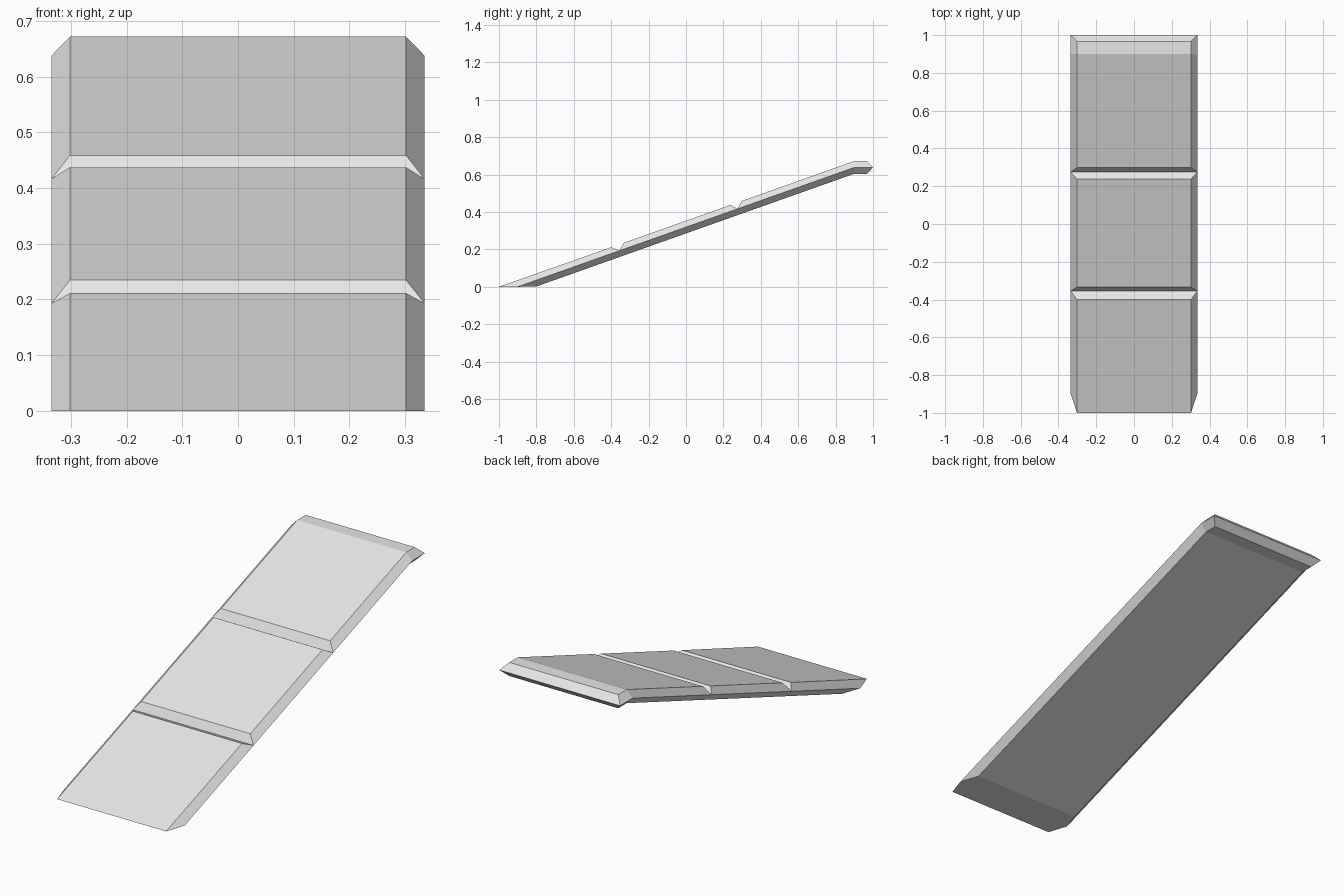
import bpy
import bmesh

cube = bpy.data.objects.get("Cube")
if cube:
    bpy.data.objects.remove(cube, do_unlink=True)

SLOPE = 0.3545          # rise per unit of length
BEND = 0.9              # where the ramp levels off
EDGE, FACE = 0.335, 0.302   # half widths at the rim and at the flat faces
THICK = 0.034           # rim to face, vertically

grey = bpy.data.materials.new("plain_grey")
grey.use_nodes = True
grey.diffuse_color = (0.8, 0.8, 0.8, 1)
grey.node_tree.nodes["Principled BSDF"].inputs["Base Color"].default_value = (0.8, 0.8, 0.8, 1)

bm = bmesh.new()


def height(y, offset):
    return max(0.0, (min(y, BEND) + BEND) * SLOPE + offset)


def row(y, half, offset):
    z = height(y, offset)
    return [bm.verts.new((s * half, y, z)) for s in (-1, 1)]


def bevelled_shell(rim_ys, face_ys, offset):
    """Flat face with bevelled sides and ends, open along the rim."""
    rim = [row(y, EDGE, 0) for y in rim_ys]
    face = [row(y, FACE, offset) for y in face_ys]
    for i in range(len(rim) - 1):
        bm.faces.new((face[i][0], face[i][1], face[i + 1][1], face[i + 1][0]))
        for s in (0, 1):
            bm.faces.new((rim[i][s], face[i][s], face[i + 1][s], rim[i + 1][s]))
    for i in (0, -1):
        bm.faces.new((rim[i][0], rim[i][1], face[i][1], face[i][0]))


# Three upper panels, separated by V grooves that reach the rim
bevelled_shell([-0.9, -0.355], [-0.996, -0.4], THICK)
bevelled_shell([-0.355, 0.275], [-0.334, 0.238], THICK)
bevelled_shell([0.275, BEND, 1.0], [0.298, BEND, 0.967], THICK)

# Continuous underside
bevelled_shell([-0.9, -0.355, 0.275, BEND, 1.0],
               [-0.804, -0.355, 0.275, BEND, 0.967], -THICK)

# Pull the front toe out to the full length at ground level
for v in bm.verts:
    if v.co.y < -0.99:
        v.co.y, v.co.z = -1.0, 0.0

bmesh.ops.remove_doubles(bm, verts=bm.verts, dist=0.0005)
bmesh.ops.recalc_face_normals(bm, faces=bm.faces)

mesh = bpy.data.meshes.new("ramp")
bm.to_mesh(mesh)
bm.free()
mesh.materials.append(grey)
ramp = bpy.data.objects.new("ramp", mesh)
bpy.context.collection.objects.link(ramp)
